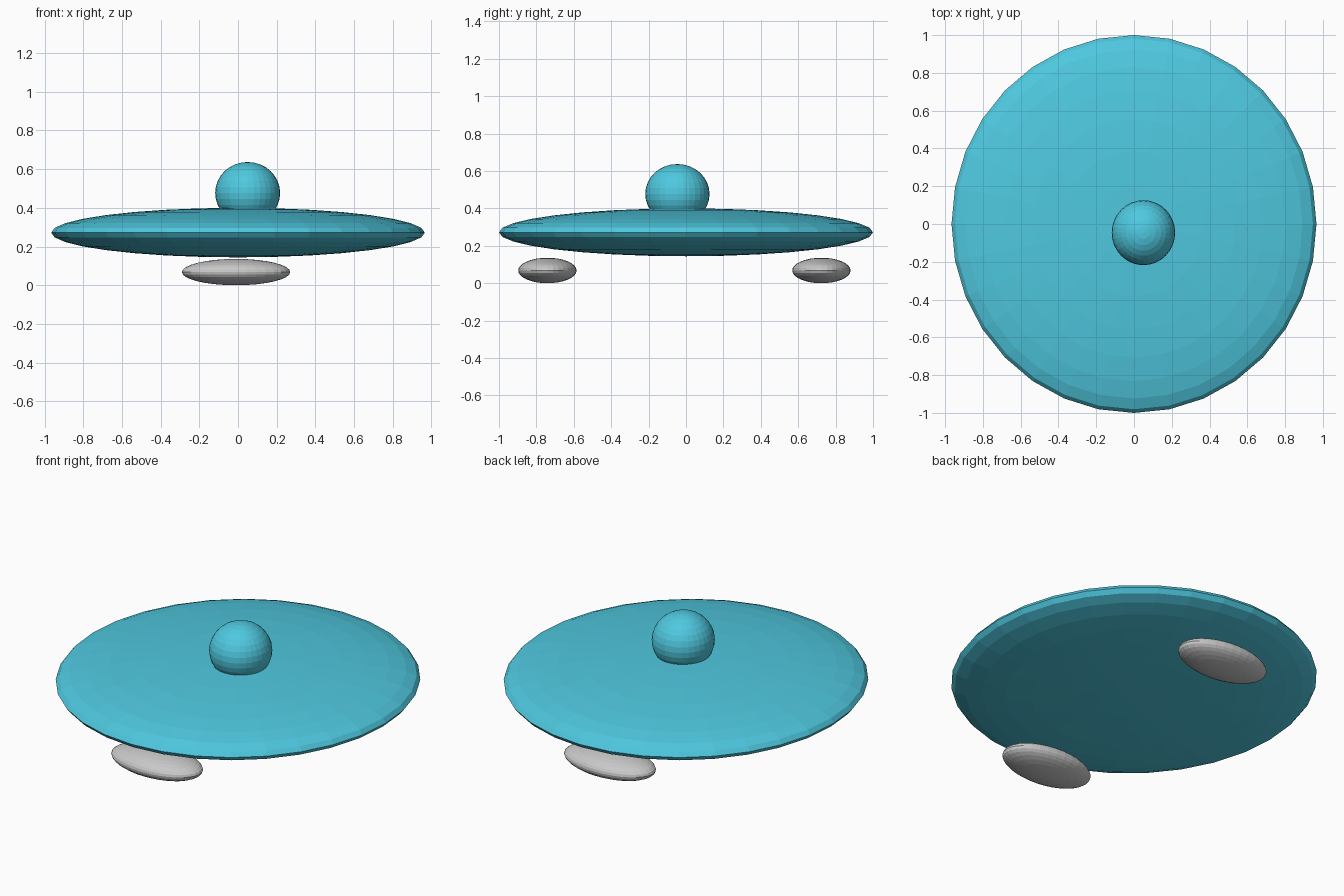
import bpy

if "Cube" in bpy.data.objects:
    bpy.data.objects.remove(bpy.data.objects["Cube"])


def material(name, rgb):
    m = bpy.data.materials.new(name)
    m.diffuse_color = (*rgb, 1.0)
    m.use_nodes = True
    m.node_tree.nodes["Principled BSDF"].inputs["Base Color"].default_value = m.diffuse_color
    return m


def ellipsoid(name, centre, radii, mat):
    bpy.ops.mesh.primitive_uv_sphere_add(segments=32, ring_count=16, radius=1, location=centre)
    ob = bpy.context.object
    ob.name = name
    ob.scale = radii
    bpy.ops.object.transform_apply(location=False, rotation=False, scale=True)
    ob.data.materials.append(mat)
    bpy.ops.object.shade_flat()
    return ob


teal = material("teal", (0.078, 0.58, 0.74))
grey = material("light grey", (0.58, 0.58, 0.58))

# Wide flattened body
ellipsoid("disc_body", (0, 0, 0.272), (0.966, 1.0, 0.128), teal)

# Ball sunk into the top, slightly off centre
ellipsoid("top_ball", (0.05, -0.046, 0.477), (0.168, 0.172, 0.160), teal)

# Two flat pods under the front and back
for name, y in (("front_foot", -0.741), ("back_foot", 0.724)):
    ellipsoid(name, (-0.01, y, 0.068), (0.28, 0.156, 0.068), grey)
